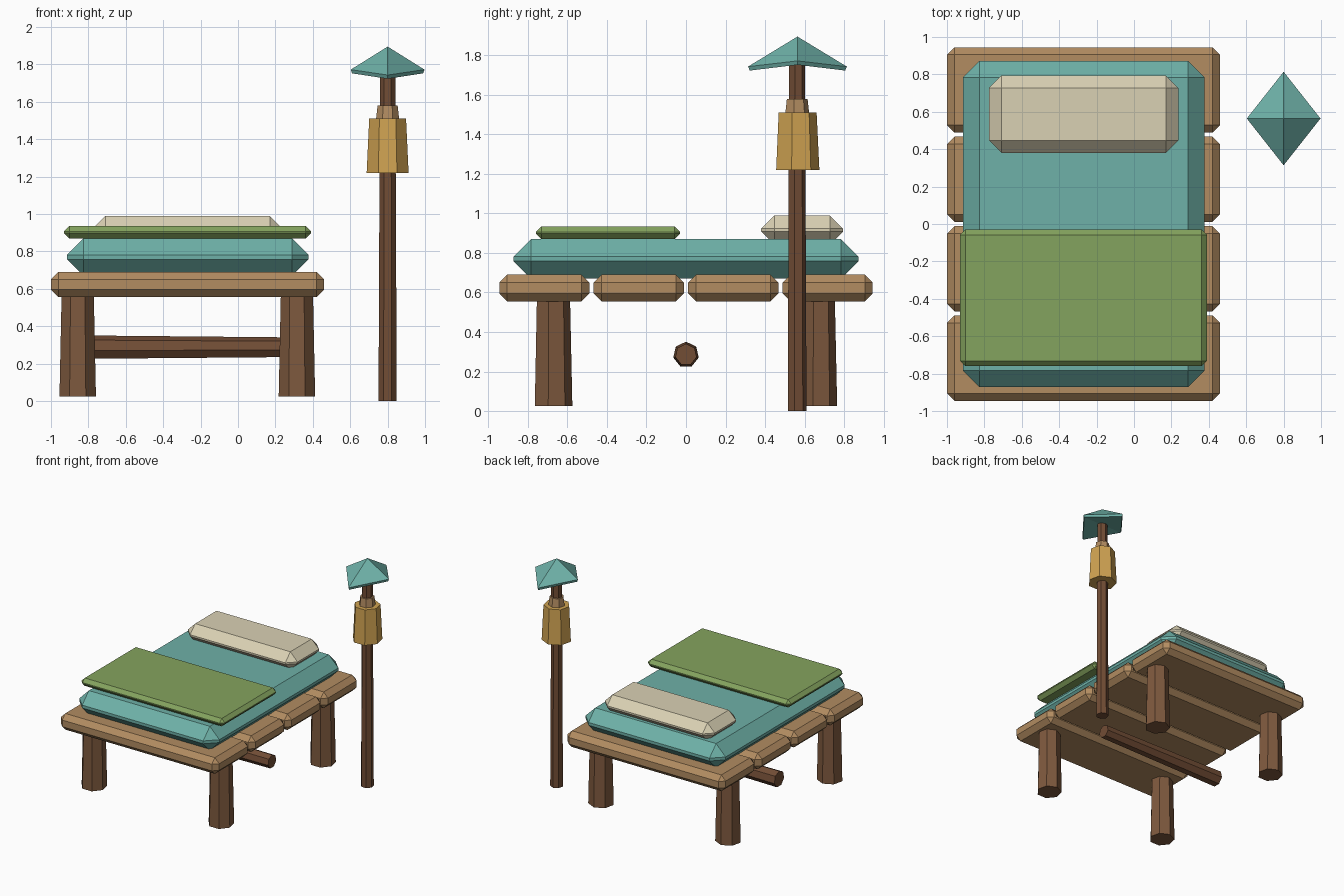
import bpy, bmesh, math
from mathutils import Vector

if "Cube" in bpy.data.objects:
    bpy.data.objects.remove(bpy.data.objects["Cube"])


def material(name, r, g, b):
    def lin(c):
        c /= 255
        return c / 12.92 if c <= 0.04045 else ((c + 0.055) / 1.055) ** 2.4
    m = bpy.data.materials.new(name)
    m.diffuse_color = (lin(r), lin(g), lin(b), 1)
    m.use_nodes = True
    m.node_tree.nodes["Principled BSDF"].inputs["Base Color"].default_value = m.diffuse_color
    return m


PLANK = material("light wood", 178, 140, 97)
LEG = material("brown wood", 126, 89, 62)
POLE = material("dark wood", 114, 77, 53)
TEAL = material("teal cloth", 110, 177, 168)
GREEN = material("green cloth", 132, 163, 94)
CREAM = material("cream cloth", 218, 209, 180)
GOLD = material("lantern gold", 208, 163, 82)


def add_object(name, bm, mat):
    bmesh.ops.recalc_face_normals(bm, faces=bm.faces)
    mesh = bpy.data.meshes.new(name)
    bm.to_mesh(mesh)
    bm.free()
    mesh.materials.append(mat)
    obj = bpy.data.objects.new(name, mesh)
    bpy.context.collection.objects.link(obj)
    return obj


def chamfered_box(name, lo, hi, bevel, mat):
    lo, hi = Vector(lo), Vector(hi)
    bm = bmesh.new()
    bmesh.ops.create_cube(bm, size=1)
    for v in bm.verts:
        v.co = (lo + hi) / 2 + Vector(c * s for c, s in zip(v.co, hi - lo))
    bmesh.ops.bevel(bm, geom=bm.edges[:], offset=bevel, segments=1,
                    affect='EDGES', profile=0.5)
    return add_object(name, bm, mat)


def rod(name, start, end, r1, r2, mat, up, sides=7):
    """Tapered rod from start to end, with one corner pointing along up."""
    start, end, up = Vector(start), Vector(end), Vector(up)
    side = (end - start).normalized().cross(up)
    bm = bmesh.new()
    rings = []
    for p, r in ((start, r1), (end, r2)):
        rings.append([bm.verts.new(p + r * (math.cos(a) * up + math.sin(a) * side))
                      for a in (math.tau * i / sides for i in range(sides))])
    for i in range(sides):
        j = (i + 1) % sides
        bm.faces.new((rings[0][i], rings[0][j], rings[1][j], rings[1][i]))
    bm.faces.new(rings[0])
    bm.faces.new(rings[1])
    return add_object(name, bm, mat)


# Bed platform of four planks
for i, y in enumerate((-0.717, -0.239, 0.239, 0.717)):
    chamfered_box(f"plank_{i + 1}", (-1, y - 0.228, 0.555), (0.46, y + 0.228, 0.69),
                  0.04, PLANK)

# Legs
for sx, x in (("left", -0.857), ("right", 0.315)):
    for sy, y in (("front", -0.675), ("back", 0.665)):
        rod(f"{sy}_{sx}_leg", (x, y, 0.025), (x, y, 0.58), 0.1, 0.088, LEG, (0, 1, 0))

# Cross bar under the bed
rod("cross_bar", (-0.86, 0, 0.285), (0.315, 0, 0.285), 0.066, 0.055, POLE, (0, 0, 1))

# Bedding
chamfered_box("mattress", (-0.915, -0.872, 0.67), (0.377, 0.872, 0.87), 0.088, TEAL)
chamfered_box("blanket", (-0.93, -0.76, 0.87), (0.39, -0.03, 0.935), 0.028, GREEN)
chamfered_box("pillow", (-0.775, 0.38, 0.842), (0.237, 0.795, 0.99), 0.067, CREAM)

# Lantern post
px, py = 0.8, 0.56
rod("lantern_post", (px, py, 0), (px, py, 1.78), 0.05, 0.042, POLE, (0, 1, 0))
rod("lantern", (px, py, 1.22), (px, py, 1.51), 0.115, 0.101, GOLD, (0, 1, 0))
rod("lantern_cap", (px, py, 1.51), (px, py, 1.58), 0.063, 0.055, PLANK, (0, 1, 0))

# Diamond roof: front and back corners droop, thin rim, folded underside
bm = bmesh.new()
tip = bm.verts.new((px, py + 0.004, 1.895))


def rim(scale, drop):
    corners = ((0.197, 0, 1.772), (0, 0.25, 1.743), (-0.197, 0, 1.772), (0, -0.25, 1.743))
    return [bm.verts.new((px + x * scale, py + 0.004 + y * scale, z - drop))
            for x, y, z in corners]


top, low = rim(1, 0), rim(0.965, 0.02)
for i in range(4):
    j = (i + 1) % 4
    bm.faces.new((tip, top[i], top[j]))
    bm.faces.new((top[i], low[i], low[j], top[j]))
bm.faces.new((low[0], low[1], low[2]))
bm.faces.new((low[0], low[2], low[3]))
add_object("roof", bm, TEAL)
